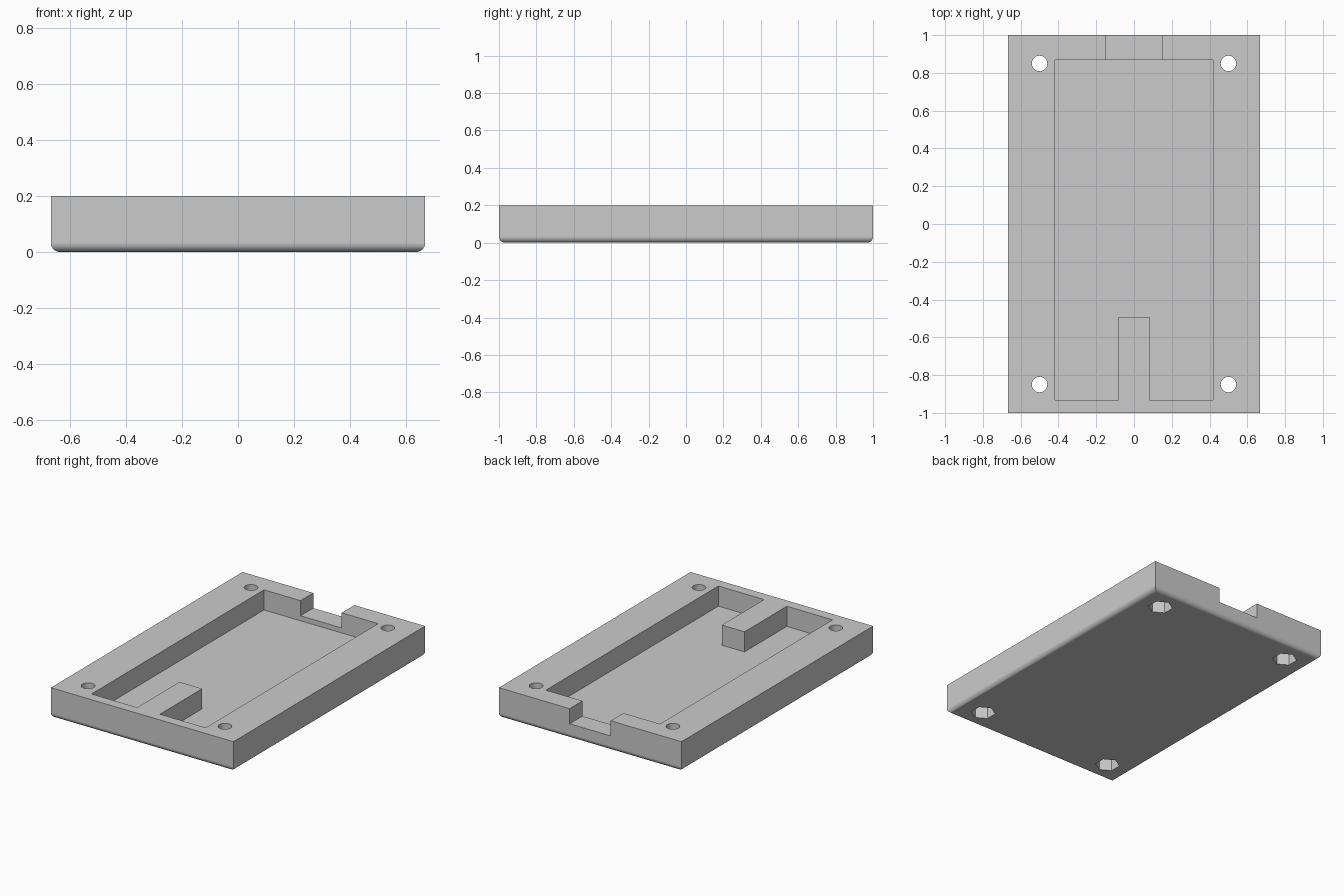
import bpy, math

if "Cube" in bpy.data.objects:
    bpy.data.objects.remove(bpy.data.objects["Cube"])

HX, HY, H = 0.667, 1.0, 0.2      # half width, half length, height
R = 0.033                        # rounding of the bottom edges
FLOOR, NOTCH = 0.067, 0.1        # floor heights of pocket and notch

grey = bpy.data.materials.new("grey plastic")
grey.diffuse_color = (0.6, 0.6, 0.6, 1)
grey.use_nodes = True
grey.node_tree.nodes["Principled BSDF"].inputs["Base Color"].default_value = grey.diffuse_color


def loft(name, rings):
    """Closed solid through a stack of equal-sized (points, z) rings."""
    n = len(rings[0][0])
    verts = [(x, y, z) for pts, z in rings for x, y in pts]
    faces = [tuple(reversed(range(n))),
             tuple(range(len(verts) - n, len(verts)))]
    for k in range(len(rings) - 1):
        for i in range(n):
            j = (i + 1) % n
            faces.append((k*n + i, k*n + j, (k+1)*n + j, (k+1)*n + i))
    mesh = bpy.data.meshes.new(name)
    mesh.from_pydata(verts, [], faces)
    mesh.materials.append(grey)
    ob = bpy.data.objects.new(name, mesh)
    bpy.context.collection.objects.link(ob)
    return ob


def prism(name, pts, z0, z1):
    return loft(name, [(pts, z0), (pts, z1)])


def rect(x, y0, y1):
    return [(-x, y0), (x, y0), (x, y1), (-x, y1)]


def polygon(cx, cy, r, n, turn=0.0):
    return [(cx + r*math.cos(turn + math.tau*i/n),
             cy + r*math.sin(turn + math.tau*i/n)) for i in range(n)]


# Tray body: straight walls with rounded bottom edges
rings = []
for i in range(9):
    a = math.pi/2 * i/8
    d = R * (1 - math.sin(a))
    rings.append((rect(HX - d, -HY + d, HY - d), R * (1 - math.cos(a))))
rings.append((rect(HX, -HY, HY), H))
tray = loft("tray", rings)

# Pocket wrapped around the front rib
pocket = [(-0.417, -0.933), (-0.083, -0.933), (-0.083, -0.492),
          (0.083, -0.492), (0.083, -0.933), (0.417, -0.933),
          (0.417, 0.867), (-0.417, 0.867)]
cutters = [prism("pocket_cutter", pocket, FLOOR, 0.3),
           prism("notch_cutter", rect(0.15, 0.8, 1.1), NOTCH, 0.3)]

# Corner screw holes with hexagonal nut recesses underneath
for x in (-0.5, 0.5):
    for y in (-0.85, 0.85):
        cutters.append(prism("screw_hole_cutter",
                             polygon(x, y, 0.041, 32), -0.1, 0.3))
        cutters.append(prism("nut_recess_cutter",
                             polygon(x, y, 0.075, 6, math.pi/6), -0.1, 0.083))

bpy.context.view_layer.objects.active = tray
tray.select_set(True)
for c in cutters:
    mod = tray.modifiers.new("cut", 'BOOLEAN')
    mod.operation = 'DIFFERENCE'
    mod.solver = 'EXACT'
    mod.object = c
    bpy.ops.object.modifier_apply(modifier=mod.name)
    bpy.data.objects.remove(c)

# Smooth roundings and holes, crisp edges, flat large faces
bpy.ops.object.shade_smooth_by_angle(angle=math.radians(30))
wn = tray.modifiers.new("flat_faces", 'WEIGHTED_NORMAL')
wn.keep_sharp = True
